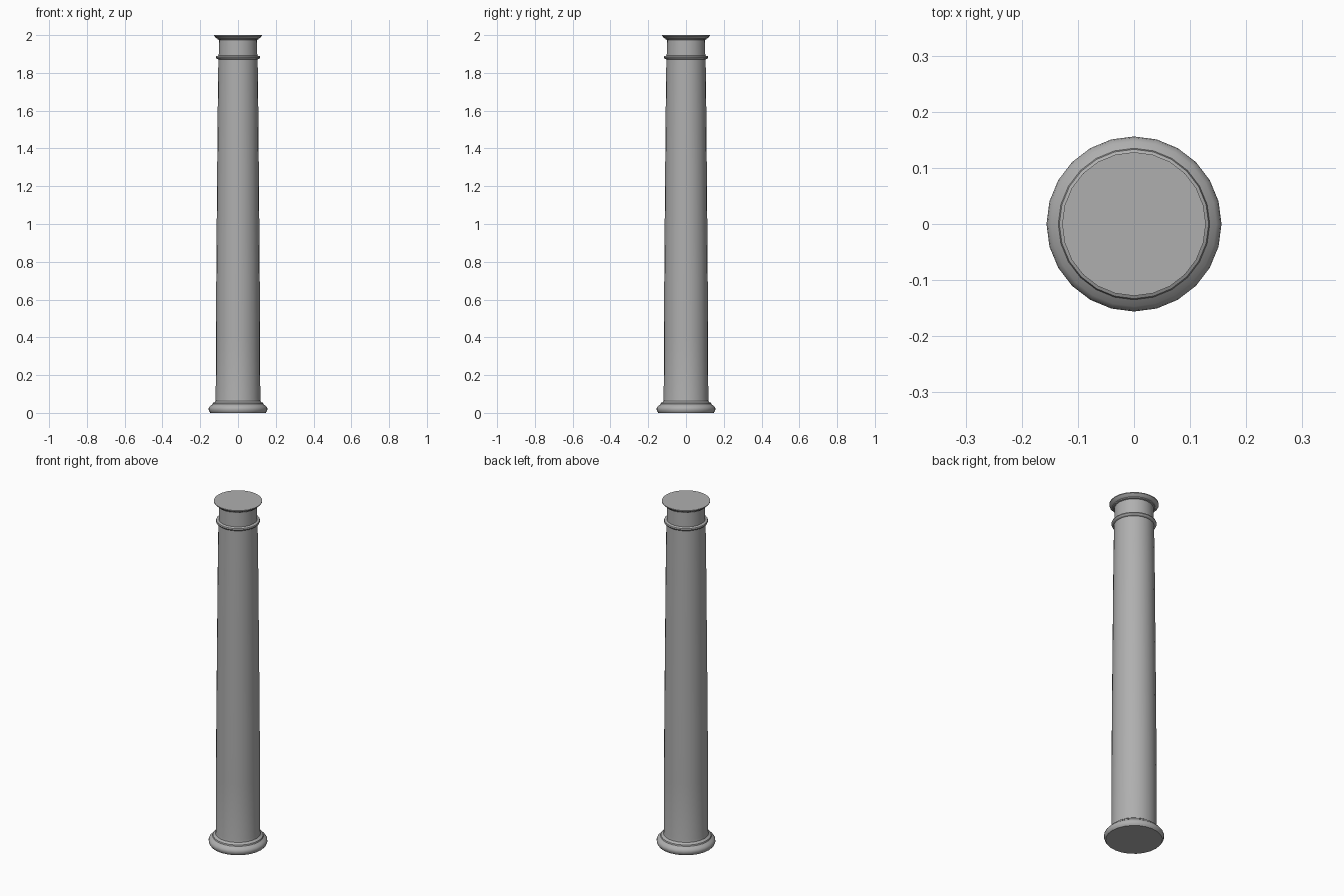
import bpy, bmesh, math

if "Cube" in bpy.data.objects:
    bpy.data.objects.remove(bpy.data.objects["Cube"])

SIDES = 24

# Mid-grey stone
stone = bpy.data.materials.new("stone_grey")
stone.diffuse_color = (0.43, 0.43, 0.43, 1.0)
stone.use_nodes = True
stone.node_tree.nodes["Principled BSDF"].inputs["Base Color"].default_value = stone.diffuse_color


def lathe(name, profile):
    """Revolve an (r, z) profile around z and cap both ends."""
    bm = bmesh.new()
    rings = []
    for r, z in profile:
        rings.append([bm.verts.new((r * math.cos(2 * math.pi * i / SIDES),
                                    r * math.sin(2 * math.pi * i / SIDES), z))
                      for i in range(SIDES)])
    for low, high in zip(rings, rings[1:]):
        for i in range(SIDES):
            j = (i + 1) % SIDES
            bm.faces.new((low[i], low[j], high[j], high[i]))
    bm.faces.new(rings[0][::-1])
    bm.faces.new(rings[-1])
    mesh = bpy.data.meshes.new(name)
    bm.to_mesh(mesh)
    bm.free()
    mesh.materials.append(stone)
    obj = bpy.data.objects.new(name, mesh)
    bpy.context.collection.objects.link(obj)
    bpy.ops.object.select_all(action='DESELECT')
    obj.select_set(True)
    bpy.context.view_layer.objects.active = obj
    bpy.ops.object.shade_smooth_by_angle(angle=math.radians(35))
    return obj


# Whole column turned as one continuous profile, bottom to top
base = [(0.147, 0.0), (0.153, 0.008), (0.156, 0.019), (0.154, 0.029),
        (0.147, 0.037), (0.135, 0.046), (0.133, 0.053), (0.126, 0.056),
        (0.120, 0.062)]
# Tapered shaft with a slight swelling
shaft = [(0.118, 0.075), (0.117, 0.4), (0.1145, 0.8), (0.111, 1.2),
         (0.1075, 1.6), (0.104, 1.872)]
# Thin ring below the neck
collar = [(0.111, 1.874), (0.115, 1.877), (0.117, 1.882), (0.115, 1.889),
          (0.104, 1.891)]
# Neck and flared cap
capital = [(0.102, 1.893), (0.101, 1.975), (0.108, 1.977), (0.110, 1.982),
           (0.118, 1.986), (0.123, 1.992), (0.128, 1.996), (0.128, 2.0)]

lathe("column", base + shaft + collar + capital)
